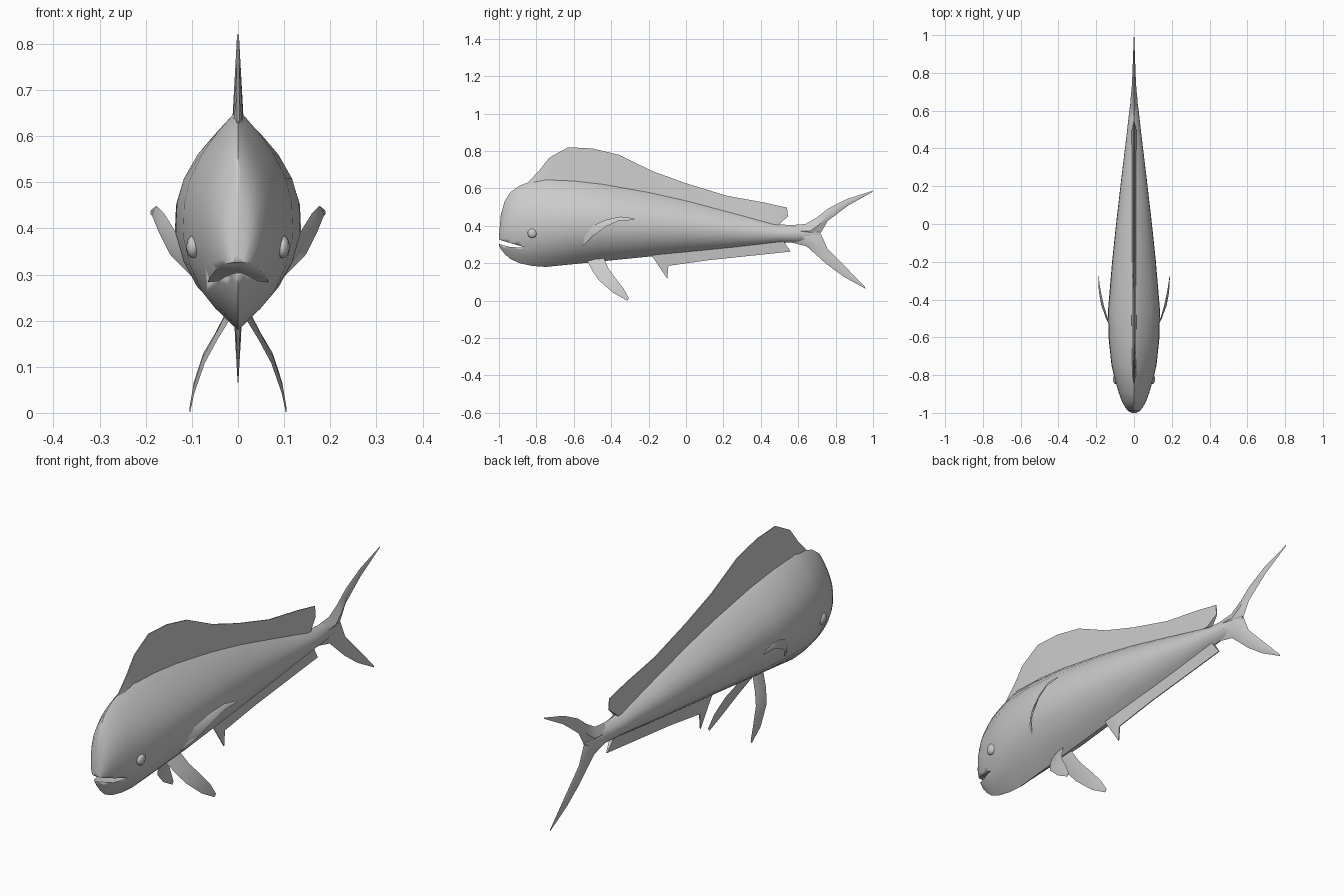
import bpy, bmesh
from mathutils import Vector

if "Cube" in bpy.data.objects:
    bpy.data.objects.remove(bpy.data.objects["Cube"])


def loft(name, rings, angle=0.7):
    """Skin a list of closed rings and cap both ends."""
    bm = bmesh.new()
    rows = [[bm.verts.new(p) for p in r] for r in rings]
    n = len(rows[0])
    for a, b in zip(rows, rows[1:]):
        for i in range(n):
            j = (i + 1) % n
            bm.faces.new((a[i], a[j], b[j], b[i]))
    bm.faces.new(rows[0])
    bm.faces.new(rows[-1])
    bmesh.ops.recalc_face_normals(bm, faces=bm.faces)
    me = bpy.data.meshes.new(name)
    bm.to_mesh(me)
    bm.free()
    ob = bpy.data.objects.new(name, me)
    bpy.context.collection.objects.link(ob)
    bpy.ops.object.select_all(action='DESELECT')
    bpy.context.view_layer.objects.active = ob
    ob.select_set(True)
    bpy.ops.object.shade_smooth_by_angle(angle=angle)
    return ob


def blade(a, b, ha, hb):
    """Wedge section between two (y, z) points."""
    return [(ha, *a), (hb, *b), (-hb, *b), (-ha, *a)]


def lens(a, b, h):
    """Lens section between two 3D points, h = half thickness in x."""
    a, b = Vector(a), Vector(b)
    m = (a + b) / 2
    off = Vector((h, 0, 0))
    return [a, m + off, b, m - off]


# body: (y, bottom, top, half width)
stations = [(-1, .295, .345, .012), (-.99, .275, .46, .032), (-.97, .25, .53, .047),
            (-.94, .223, .578, .064), (-.89, .2, .615, .082), (-.82, .185, .64, .102),
            (-.75, .18, .655, .119), (-.6, .195, .648, .135), (-.45, .21, .63, .137),
            (-.2, .235, .585, .116), (0, .255, .54, .095), (.25, .28, .475, .066),
            (.5, .308, .408, .036), (.6, .312, .4, .025), (.66, .32, .39, .016),
            (.715, .35, .37, .004)]
section = [(-1, 0), (-.95, .12), (-.8, .42), (-.65, .66), (-.42, .87), (-.15, 1),
           (.15, .98), (.38, .87), (.61, .65), (.8, .38), (.95, .12), (1, 0)]
rings = []
for y, b, t, w in stations:
    c, h = (b + t) / 2, (t - b) / 2
    right = [(w * s, y, c + h * k) for k, s in section]
    left = [(-x, yy, z) for x, yy, z in right[-2:0:-1]]
    rings.append(right + left)
body = loft("body", rings, 0.9)

# mouth slot
slot = [(-1.05, .305), (-1, .303), (-.94, .286), (-.86, .284), (-1, .326), (-1.05, .335)]
cutter = loft("mouth_cutter", [[(x, y, z) for y, z in slot] for x in (-.2, .2)])
mod = body.modifiers.new("mouth", 'BOOLEAN')
mod.object = cutter
mod.operation = 'DIFFERENCE'
mod.solver = 'EXACT'
bpy.context.view_layer.objects.active = body
bpy.ops.object.modifier_apply(modifier=mod.name)
bpy.data.objects.remove(cutter)

# dorsal fin: (base y, base z, tip y, tip z)
dorsal = [(-.84, .6, -.845, .632), (-.79, .61, -.785, .695), (-.74, .61, -.73, .765),
          (-.63, .62, -.63, .82), (-.5, .61, -.5, .813), (-.36, .58, -.36, .78),
          (-.18, .55, -.18, .692), (0, .51, 0, .627), (.22, .46, .22, .56),
          (.42, .41, .42, .524), (.49, .405, .54, .497), (.495, .405, .545, .45)]
loft("dorsal_fin", [blade((a, b), (c, d), .013, .002) for a, b, c, d in dorsal])

# anal fin
anal = [(-.18, .25, -.18, .235), (-.13, .26, -.1, .117), (-.095, .26, -.094, .186),
        (.12, .29, .12, .216), (.35, .31, .35, .24), (.52, .32, .56, .262)]
loft("anal_fin", [blade((a, b), (c, d), .01, .002) for a, b, c, d in anal])

# tail lobes: outer edge, inner edge, half thickness
upper = [(.55, .402, .55, .34, .024), (.64, .41, .69, .335, .018), (.7, .445, .722, .365, .013),
         (.76, .492, .757, .425, .01), (.86, .543, .865, .507, .006), (1, .588, .995, .58, .001)]
lower = [(.55, .314, .55, .375, .024), (.645, .29, .69, .385, .018), (.69, .25, .722, .355, .013),
         (.75, .196, .755, .28, .01), (.84, .13, .855, .178, .006), (.96, .063, .955, .075, .001)]
for name, rows in (("upper", upper), ("lower", lower)):
    loft(name + "_tail_lobe", [lens((0, a, b), (0, c, d), h) for a, b, c, d, h in rows])

# paired fins: lower/leading edge point, upper/trailing edge point
pectoral = [((.1, -.55, .295), (.12, -.56, .36)), ((.147, -.5, .343), (.14, -.5, .4)),
            ((.173, -.43, .395), (.16, -.43, .432)), ((.186, -.36, .427), (.177, -.35, .449)),
            ((.19, -.275, .431), (.188, -.28, .44))]
pelvic = [((.01, -.53, .215), (.02, -.44, .23)), ((.045, -.5, .158), (.05, -.415, .172)),
          ((.072, -.465, .108), (.075, -.385, .13)), ((.095, -.39, .042), (.096, -.335, .066)),
          ((.104, -.315, 0), (.105, -.305, .012))]
for side, s in (("right", 1), ("left", -1)):
    for name, rows in (("pectoral_fin", pectoral), ("pelvic_fin", pelvic)):
        n = len(rows)
        loft(f"{side}_{name}", [lens((a[0] * s, *a[1:]), (b[0] * s, *b[1:]), .006 * (1 - i / n))
                                for i, (a, b) in enumerate(rows)])
    # eye
    bpy.ops.mesh.primitive_uv_sphere_add(segments=12, ring_count=8, radius=.025,
                                         location=(s * .097, -.822, .36))
    eye = bpy.context.object
    eye.name = side + "_eye"
    eye.scale = (.6, 1, 1)
    bpy.ops.object.shade_smooth()
